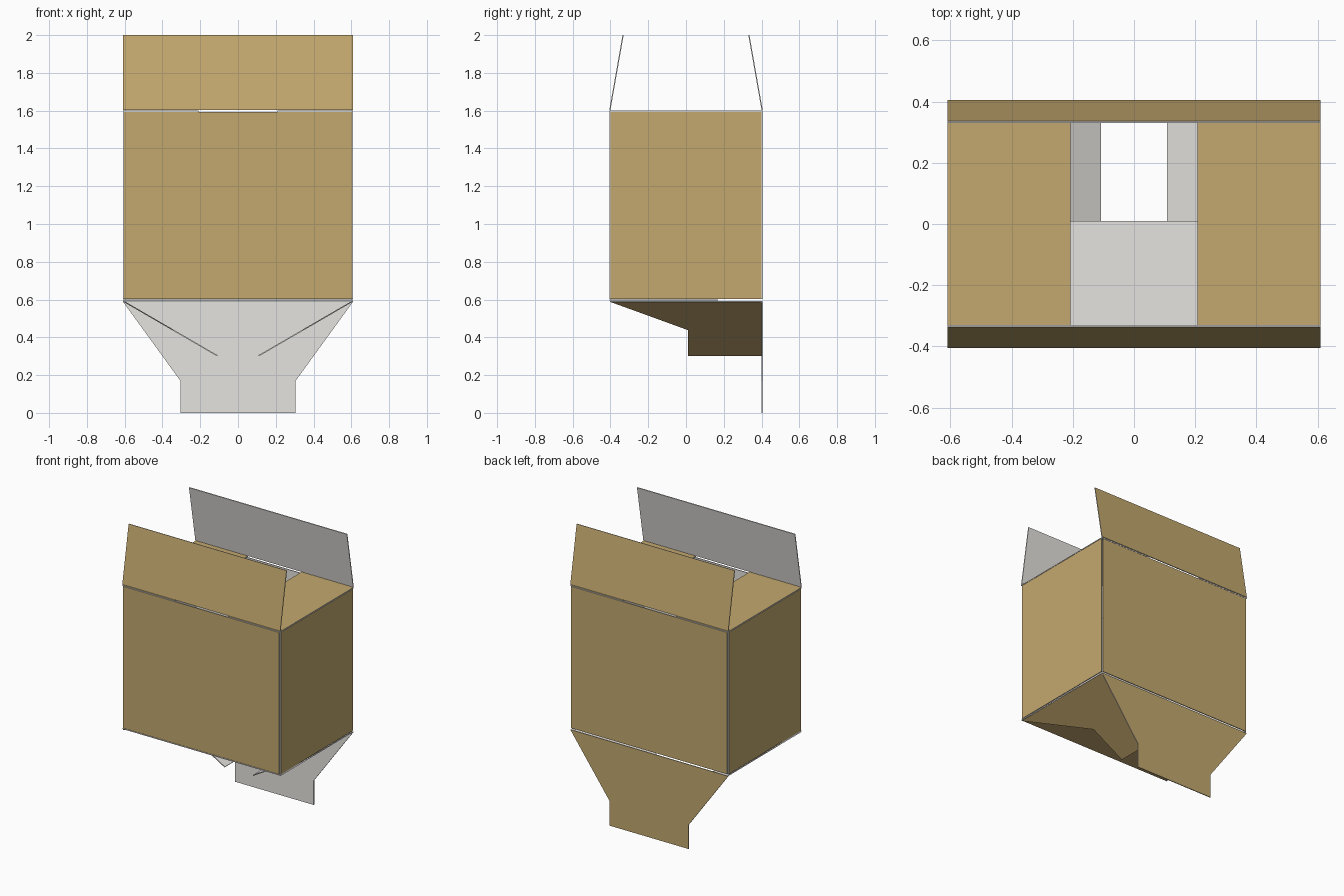
import bpy, bmesh
from mathutils import Vector

if "Cube" in bpy.data.objects:
    bpy.data.objects.remove(bpy.data.objects["Cube"])

T = 0.006            # board thickness
X, Y = 0.61, 0.406   # outer half width and half depth


def material(name, rgb):
    m = bpy.data.materials.new(name)
    m.diffuse_color = (*rgb, 1)
    m.use_nodes = True
    m.node_tree.nodes["Principled BSDF"].inputs["Base Color"].default_value = m.diffuse_color
    return m


KRAFT = material("kraft_tan", (0.552, 0.397, 0.159))
LINER = material("liner_off_white", (0.79, 0.775, 0.745))


def sheet(name, origin, up, normal, outline):
    """Board cut to outline (across, along 'up'); tan on its 'normal' side, pale elsewhere."""
    o, v, n = Vector(origin), Vector(up).normalized(), Vector(normal).normalized()
    u = v.cross(n)
    bm = bmesh.new()
    outer = [bm.verts.new(o + u * a + v * b) for a, b in outline]
    inner = [bm.verts.new(p.co - n * T) for p in outer]
    bm.faces.new(outer)
    bm.faces.new(inner[::-1])
    k = len(outer)
    for i in range(k):
        j = (i + 1) % k
        bm.faces.new((outer[j], outer[i], inner[i], inner[j]))
    bmesh.ops.recalc_face_normals(bm, faces=bm.faces[:])
    bm.normal_update()
    for f in bm.faces:
        f.material_index = 0 if f.normal.dot(n) > 0.9 else 1
    me = bpy.data.meshes.new(name)
    bm.to_mesh(me)
    bm.free()
    me.materials.append(KRAFT)
    me.materials.append(LINER)
    ob = bpy.data.objects.new(name, me)
    bpy.context.collection.objects.link(ob)
    return ob


def rect(half, a, b):
    return [(-half, a), (half, a), (half, b), (-half, b)]


def symmetric(pts):
    """Right half of an outline, completed by mirroring."""
    return pts + [(-a, b) for a, b in reversed(pts)]


# Front and back walls with raised, inward-leaning top flaps
for s, side in ((-1, "front"), (1, "back")):
    sheet(side + "_wall", (0, s * Y, 0), (0, 0, 1), (0, s, 0), rect(0.603, 0.602, 1.592))
    up = Vector((0, -s * 0.07, 0.396))
    sheet(side + "_top_flap", (0, s * Y, 1.604), up, (0, s * 0.396, 0.07),
          rect(X, 0, up.length))

# Side walls, flat top flaps and sagging notched bottom flaps
for s, side in ((-1, "left"), (1, "right")):
    sheet(side + "_wall", (s * X, 0, 0), (0, 0, 1), (s, 0, 0), rect(0.399, 0.602, 1.592))
    sheet(side + "_top_flap", (s * X, 0, 1.6), (-s, 0, 0), (0, 0, 1), rect(0.405, 0, 0.402))
    down = Vector((-s * 0.496, 0, -0.288))
    length = down.length
    pts = [(0.402, 0), (-0.402, 0), (0.01, length * 0.52), (0.01, length), (0.402, length)]
    sheet(side + "_bottom_flap", (s * 0.607, 0, 0.588), down, (s * 0.288, 0, -0.496),
          [(-s * a, b) for a, b in pts])

# Front bottom flap, folded flat, with a slot for the tongue
sheet("front_bottom_flap", (0, -Y, 0.594), (0, 1, 0), (0, 0, -1),
      symmetric([(0.608, 0), (0.6, 0.576), (0.305, 0.576), (0.305, 0.416)]))

# Back bottom flap, hanging down, with a tongue
sheet("back_bottom_flap", (0, Y, 0.59), (0, 0, -1), (0, 1, 0),
      symmetric([(X, 0), (0.305, 0.42), (0.305, 0.59)]))
